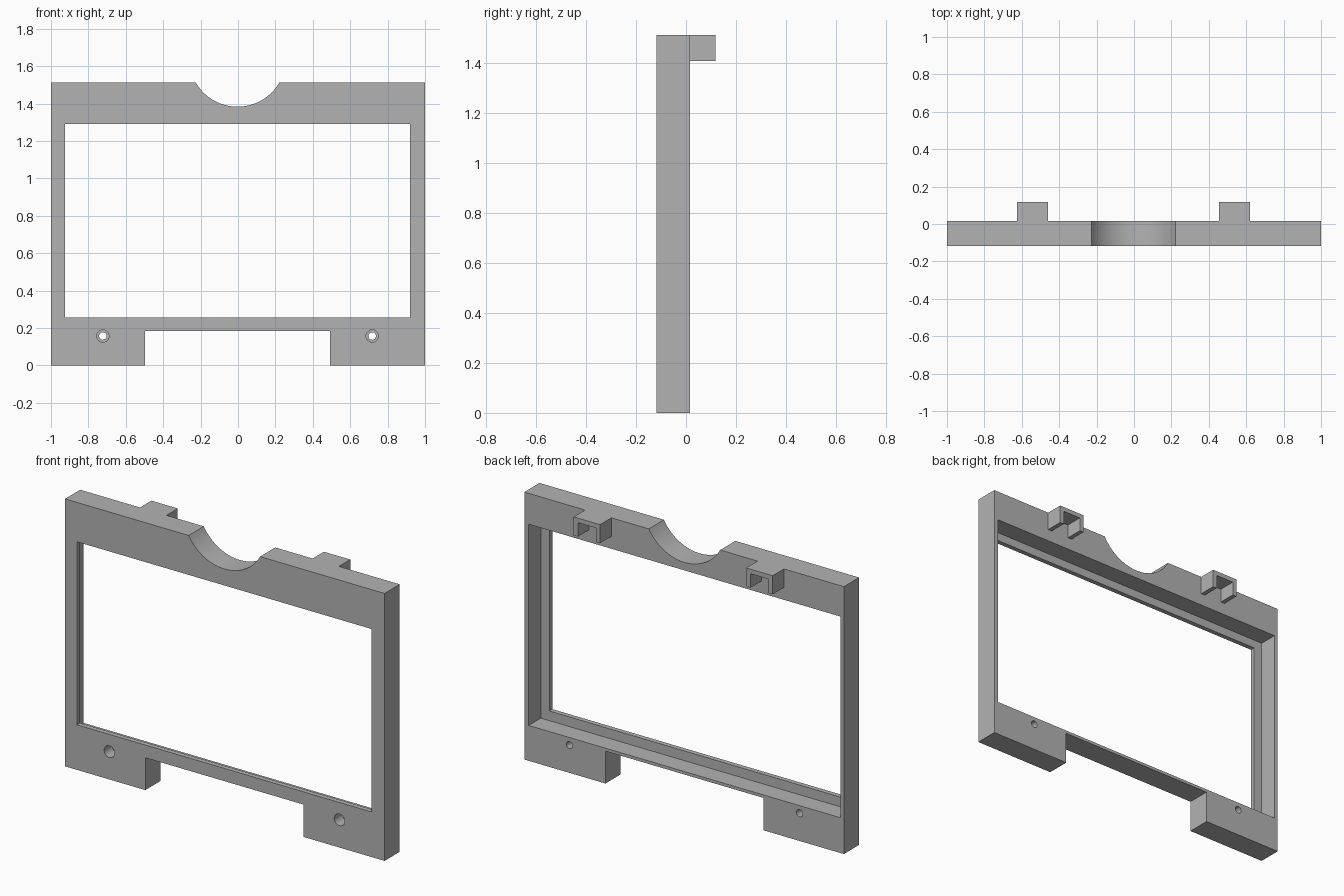
import bpy, bmesh, math
from mathutils import Matrix

cube = bpy.data.objects.get("Cube")
if cube:
    bpy.data.objects.remove(cube, do_unlink=True)

FRONT, BACK, REAR = -0.118, 0.017, 0.118   # frame front, frame back, hook ends
TOP = 1.513
CX = -0.0025                               # centre line of the cut features

grey = bpy.data.materials.new("plain grey")
grey.use_nodes = True
colour = (0.45, 0.45, 0.45, 1)
grey.diffuse_color = colour
grey.node_tree.nodes["Principled BSDF"].inputs["Base Color"].default_value = colour


def prism(name, outline, y0, y1):
    """Extrude an x-z outline from y0 to y1."""
    bm = bmesh.new()
    face = bm.faces.new([bm.verts.new((x, y0, z)) for x, z in outline])
    new = bmesh.ops.extrude_face_region(bm, geom=[face])["geom"]
    bmesh.ops.translate(bm, vec=(0, y1 - y0, 0),
                        verts=[v for v in new if isinstance(v, bmesh.types.BMVert)])
    bmesh.ops.recalc_face_normals(bm, faces=bm.faces)
    mesh = bpy.data.meshes.new(name)
    bm.to_mesh(mesh)
    bm.free()
    mesh.materials.append(grey)
    obj = bpy.data.objects.new(name, mesh)
    bpy.context.collection.objects.link(obj)
    return obj


def rect(x0, x1, z0, z1):
    return [(x0, z0), (x1, z0), (x1, z1), (x0, z1)]


def circle(x, z, r, n):
    return [(x + r * math.cos(2 * math.pi * i / n),
             z + r * math.sin(2 * math.pi * i / n)) for i in range(n)]


# Frame outline: two feet below, finger scoop in the top edge
foot, foot_top = 0.495, 0.183
half, depth = 0.2235, 0.13
radius = (half ** 2 + depth ** 2) / (2 * depth)
sweep = math.asin(half / radius)
steps = 40
scoop = []
for i in range(steps + 1):
    a = sweep * (1 - 2 * i / steps)
    scoop.append((CX + radius * math.sin(a),
                  TOP - depth + radius * (1 - math.cos(a))))
outline = [(-1, 0), (CX - foot, 0), (CX - foot, foot_top), (CX + foot, foot_top),
           (CX + foot, 0), (1, 0), (1, TOP)] + scoop + [(-1, TOP)]
frame = prism("frame", outline, FRONT, BACK)

# Cutters: window, deeper panel recess from the back, stepped screw holes
cutters = [
    prism("window_cutter", rect(CX - 0.922, CX + 0.922, 0.255, 1.29), -0.3, 0.3),
    prism("recess_cutter", rect(CX - 0.975, CX + 0.975, 0.2, 1.338), FRONT + 0.027, 0.3),
]
for side in (-1, 1):
    x = CX + side * 0.72
    cutters.append(prism("screw_cutter", circle(x, 0.157, 0.02, 32), -0.3, 0.3))
    cutters.append(prism("screw_head_cutter", circle(x, 0.157, 0.033, 32), -0.3, FRONT + 0.07))

for cutter in cutters:
    cutter.hide_render = True
    mod = frame.modifiers.new("cut", "BOOLEAN")
    mod.operation = "DIFFERENCE"
    mod.solver = "EXACT"
    mod.object = cutter

# Bake the cuts and drop the cutters
deps = bpy.context.evaluated_depsgraph_get()
baked = bpy.data.meshes.new_from_object(frame.evaluated_get(deps))
frame.modifiers.clear()
frame.data = baked
for cutter in cutters:
    bpy.data.objects.remove(cutter, do_unlink=True)

# Rear hooks: top plate on two legs, open at the back and below
w, low, wall = 0.0825, 1.408, 0.026
for side, label in ((1, "left"), (-1, "right")):
    x = CX + side * 0.54
    inner = w - wall
    profile = [(x - w, low), (x - inner, low), (x - inner, TOP - wall),
               (x + inner, TOP - wall), (x + inner, low), (x + w, low),
               (x + w, TOP), (x - w, TOP)]
    prism(label + "_hook", profile, BACK, REAR)

# Smooth the scoop and the holes, keep the edges sharp
bpy.ops.object.select_all(action="DESELECT")
frame.select_set(True)
bpy.context.view_layer.objects.active = frame
bpy.ops.object.shade_smooth_by_angle(angle=math.radians(30))
